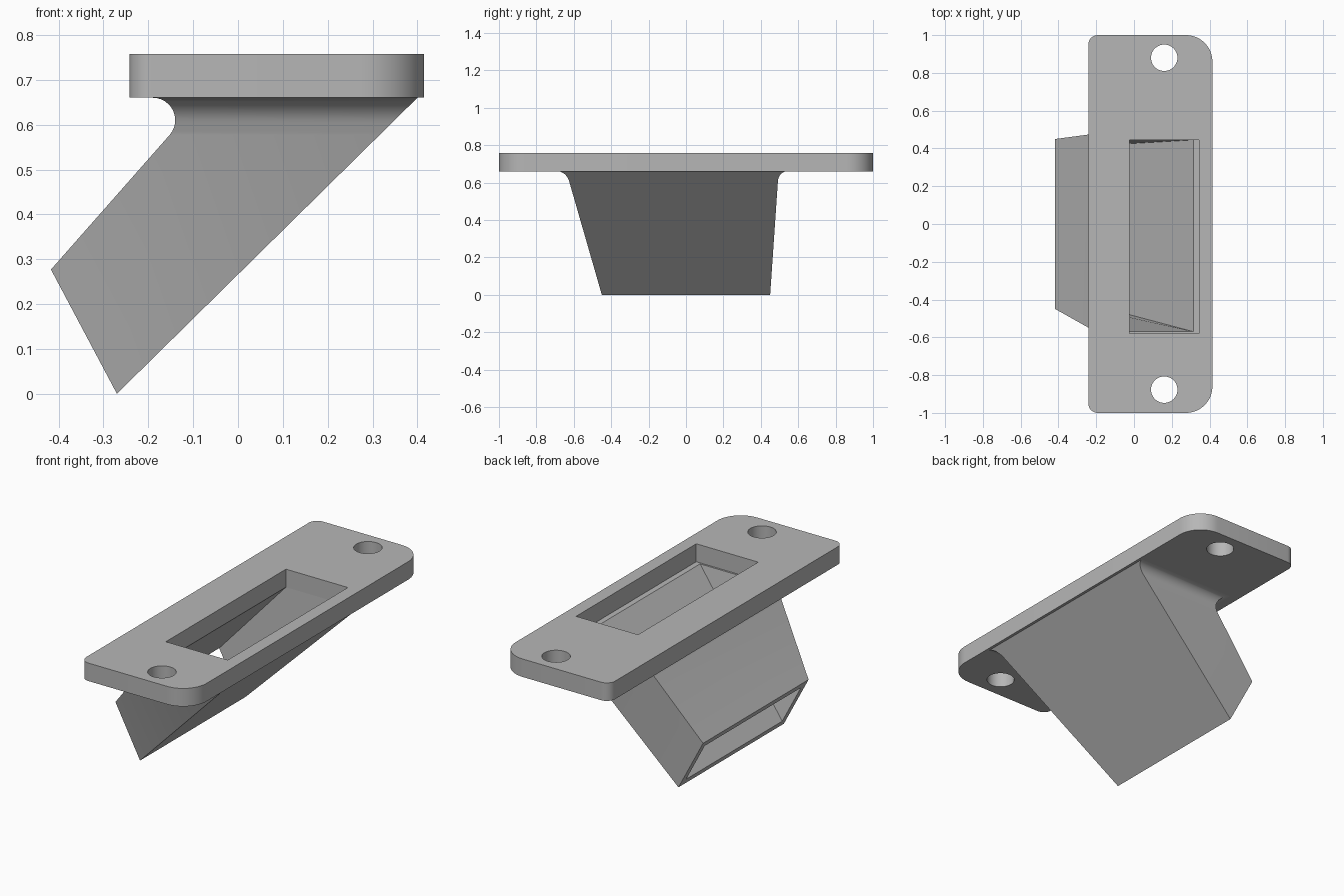
import bpy, bmesh
from math import sin, cos, pi, radians, sqrt

cube = bpy.data.objects.get("Cube")
if cube:
    bpy.data.objects.remove(cube, do_unlink=True)

GREY = (0.47, 0.47, 0.47, 1)
mat = bpy.data.materials.new("plain_grey")
mat.use_nodes = True
mat.diffuse_color = GREY
bsdf = next(n for n in mat.node_tree.nodes if n.type == 'BSDF_PRINCIPLED')
bsdf.inputs["Base Color"].default_value = GREY
bsdf.inputs["Roughness"].default_value = 0.6

PLATE_Z, TOP_Z = 0.66, 0.757


def finish(name, bm):
    bmesh.ops.remove_doubles(bm, verts=bm.verts, dist=0.0005)
    mesh = bpy.data.meshes.new(name)
    bm.to_mesh(mesh)
    bm.free()
    mesh.materials.clear()
    mesh.materials.append(mat)
    ob = bpy.data.objects.new(name, mesh)
    bpy.context.collection.objects.link(ob)
    bpy.ops.object.select_all(action='DESELECT')
    ob.select_set(True)
    bpy.context.view_layer.objects.active = ob
    bpy.ops.object.shade_smooth_by_angle(angle=radians(30))
    return ob


def arc(cx, cy, r, start, sweep, steps):
    angles = [radians(start + sweep * i / steps) for i in range(steps + 1)]
    return [(cx + r * cos(a), cy + r * sin(a)) for a in angles]


def rect(x0, x1, y0, y1):
    return [(x0, y0), (x1, y0), (x1, y1), (x0, y1)]


# Mounting plate: rounded outline with a slot and two screw holes
x0, x1, small, big = -0.242, 0.415, 0.05, 0.14
outline = (arc(x1 - big, 1 - big, big, 0, 90, 14) + arc(x0 + small, 1 - small, small, 90, 90, 8)
           + arc(x0 + small, small - 1, small, 180, 90, 8) + arc(x1 - big, big - 1, big, 270, 90, 14))
slot = rect(-0.025, 0.345, -0.58, 0.445)
holes = [arc(0.16, y, 0.07, 0, 360, 40)[:-1] for y in (-0.877, 0.88)]

curve = bpy.data.curves.new("plate_outline", 'CURVE')
curve.dimensions = '2D'
curve.fill_mode = 'BOTH'
curve.extrude = (TOP_Z - PLATE_Z) / 2
for pts in [outline, slot] + holes:
    spline = curve.splines.new('POLY')
    spline.points.add(len(pts) - 1)
    for p, (x, y) in zip(spline.points, pts):
        p.co = (x, y, 0, 1)
    spline.use_cyclic_u = True
helper = bpy.data.objects.new("plate_outline", curve)
bpy.context.collection.objects.link(helper)
bpy.context.view_layer.update()
flat = bpy.data.meshes.new_from_object(helper.evaluated_get(bpy.context.evaluated_depsgraph_get()))
bpy.data.objects.remove(helper, do_unlink=True)
bm = bmesh.new()
bm.from_mesh(flat)
bmesh.ops.translate(bm, verts=bm.verts, vec=(0, 0, (PLATE_Z + TOP_Z) / 2))
bmesh.ops.remove_doubles(bm, verts=bm.verts, dist=0.0005)
bmesh.ops.recalc_face_normals(bm, faces=bm.faces)
finish("mounting_plate", bm)

# Slanted duct: chain of four-cornered rings, down the outside and up the inside
UP, LOW = (-0.417, 0.277), (-0.27, 0.0)      # mouth edges as (x, z)
FILLET, FX, FZ = 0.05, -0.19, 0.61


def mix(a, b, t):
    return a + (b - a) * t


def outer_ring(angle):
    z = FZ + FILLET * sin(angle)
    left = FX + FILLET * cos(angle)
    rise = max(z - FZ, 0)
    flare = 0.9 * (FILLET - sqrt(max(FILLET ** 2 - rise ** 2, 0)))
    right = mix(LOW[0], 0.40, z / PLATE_Z)
    tl, tr = (z - UP[1]) / (PLATE_Z - UP[1]), z / PLATE_Z
    return [(left, mix(-0.45, -0.64, tl) - flare, z), (right, mix(-0.45, -0.64, tr) - flare, z),
            (right, mix(0.45, 0.495, tr) + flare, z), (left, mix(0.45, 0.495, tl) + flare, z)]


def mouth_ring(inset, half):
    (ux, uz), (lx, lz) = UP, LOW
    a = (mix(ux, lx, inset), mix(uz, lz, inset))
    b = (mix(lx, ux, inset), mix(lz, uz, inset))
    return [(a[0], -half, a[1]), (b[0], -half, b[1]), (b[0], half, b[1]), (a[0], half, a[1])]


rings = [outer_ring(mix(pi / 2, radians(-41), i / 12)) for i in range(13)]
rings += [mouth_ring(0, 0.45), mouth_ring(0.12, 0.41)]
rings.append([(x, y, PLATE_Z) for x, y in rect(-0.025, 0.315, -0.57, 0.445)])
rings.append([(x, y, PLATE_Z) for x, y in slot])

bm = bmesh.new()
loops = [[bm.verts.new(p) for p in ring] for ring in rings]
for a, b in zip(loops, loops[1:]):
    for i in range(4):
        j = (i + 1) % 4
        bm.faces.new((a[i], b[i], b[j], a[j]))
finish("slanted_duct", bm)
